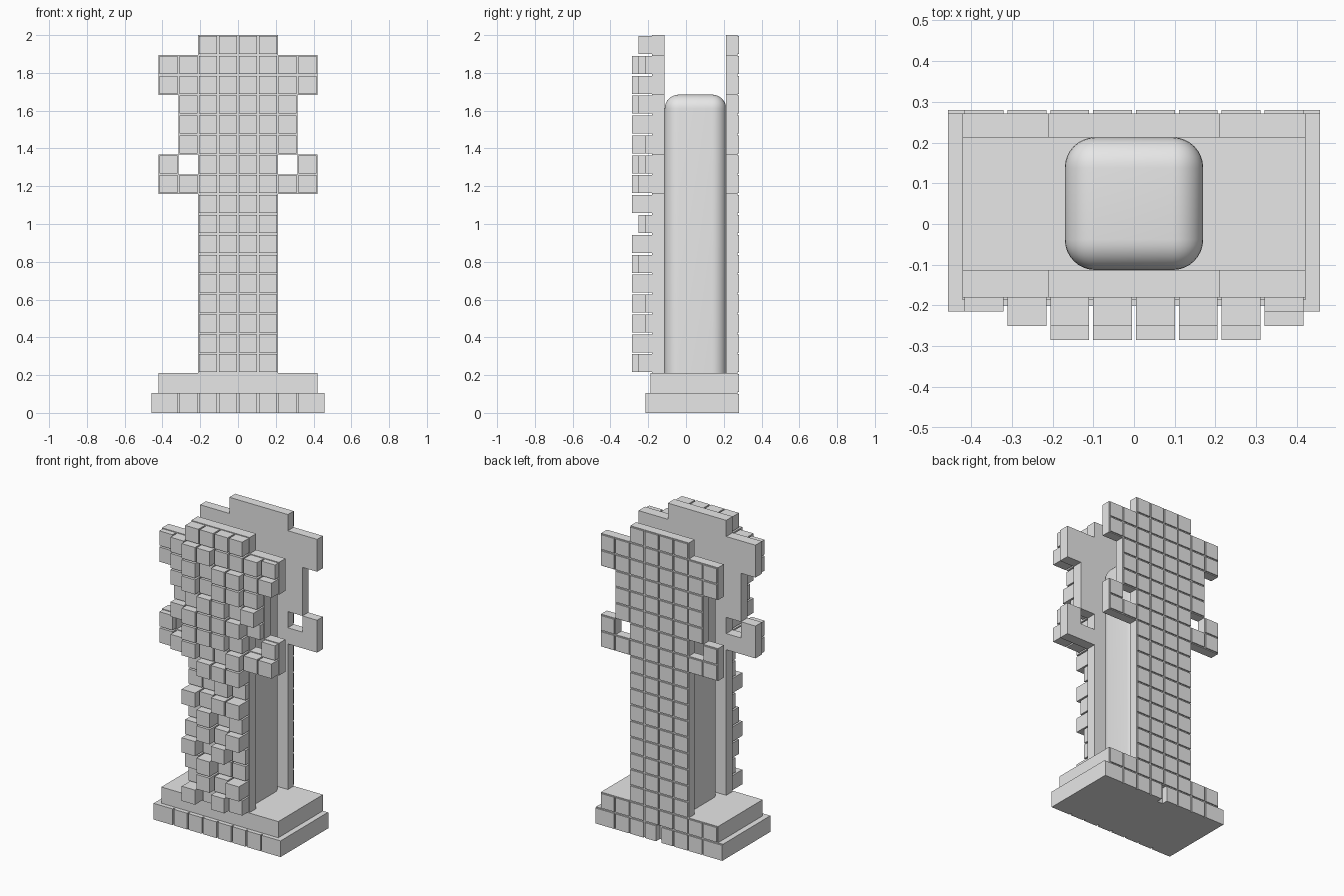
import bpy
import bmesh
import random
from mathutils import Matrix, Vector

random.seed(4)
old = bpy.data.objects.get("Cube")
if old:
    bpy.data.objects.remove(old, do_unlink=True)

U = 2 / 19          # size of one grid cell
TILE = U - 0.01     # tile size, leaving a groove between neighbours
STEP = U / 3        # one relief step

grey = bpy.data.materials.new("plain_grey")
grey.use_nodes = True
grey.diffuse_color = (0.8, 0.8, 0.8, 1)
grey.node_tree.nodes["Principled BSDF"].inputs["Base Color"].default_value = (0.8, 0.8, 0.8, 1)


def add_box(bm, x0, x1, y0, y1, z0, z1):
    size = Vector((x1 - x0, y1 - y0, z1 - z0))
    mid = Vector((x0 + x1, y0 + y1, z0 + z1)) / 2
    bmesh.ops.create_cube(bm, size=1, matrix=Matrix.Translation(mid) @ Matrix.Diagonal(size).to_4x4())


def finish(bm, name):
    bmesh.ops.recalc_face_normals(bm, faces=bm.faces)
    mesh = bpy.data.meshes.new(name)
    bm.to_mesh(mesh)
    bm.free()
    mesh.materials.append(grey)
    obj = bpy.data.objects.new(name, mesh)
    bpy.context.collection.objects.link(obj)
    return obj


def filled(col, row):
    """Pixel silhouette: col is the distance from the middle (1 to 4)."""
    if row in (11, 16, 17):
        return True
    if row == 12:
        return col != 3
    if row in (13, 14, 15):
        return col <= 3
    return col <= 2


# signed columns -4..-1, 1..4 and rows 2..18
cells = [(c, r) for r in range(2, 19) for c in (-4, -3, -2, -1, 1, 2, 3, 4) if filled(abs(c), r)]


def left_edge(col):
    return (col if col < 0 else col - 1) * U


def silhouette_plate(name, y0, y1):
    bm = bmesh.new()
    for c, r in cells:
        x, z = left_edge(c), r * U
        bm.faces.new([bm.verts.new(p) for p in
                      ((x, y0, z), (x + U, y0, z), (x + U, y0, z + U), (x, y0, z + U))])
    bmesh.ops.remove_doubles(bm, verts=bm.verts, dist=0.001)
    out = bmesh.ops.extrude_face_region(bm, geom=bm.faces[:], use_keep_orig=True)
    moved = [v for v in out["geom"] if isinstance(v, bmesh.types.BMVert)]
    bmesh.ops.translate(bm, verts=moved, vec=(0, y1 - y0, 0))
    return finish(bm, name)


def relief(col, row):
    """Number of relief steps a front tile stands out."""
    if row == 18:
        return 2
    if abs(col) == 4:
        return 2 if col > 0 and row in (11, 16) else 1
    if abs(col) == 3:
        return 3 if col > 0 and row == 14 else random.choice((1, 2, 2))
    if row > 10:
        return random.choice((2, 3, 3))
    if col == 2:
        return 3 if row in (3, 6, 8, 10) else random.choice((1, 2))
    return 3 if (col + row) % 3 == 0 else random.choice((1, 2, 3))


# Front and back silhouettes
FRONT, BACK = -0.18, 0.272
silhouette_plate("front_plate", FRONT, -0.113)
silhouette_plate("back_plate", 0.212, BACK)

# Relief tiles on the front
bm = bmesh.new()
for c, r in cells:
    x, z = left_edge(c) + 0.005, r * U + 0.005
    add_box(bm, x, x + TILE, FRONT - relief(c, r) * STEP, FRONT, z, z + TILE)
finish(bm, "front_tiles")

# Thin flat tiles on the back
bm = bmesh.new()
for c, r in cells:
    x, z = left_edge(c) + 0.005, r * U + 0.005
    add_box(bm, x, x + TILE, BACK, 0.28, z, z + TILE)
finish(bm, "back_tiles")

# Rounded central core
bm = bmesh.new()
add_box(bm, -0.17, 0.17, -0.113, 0.213, 0.1, 1.685)
edges = [e for e in bm.edges if max(v.co.z for v in e.verts) > 1]
bmesh.ops.bevel(bm, geom=edges, offset=0.075, segments=8, profile=0.5, affect="EDGES")
core = finish(bm, "core")
bpy.ops.object.select_all(action="DESELECT")
core.select_set(True)
bpy.context.view_layer.objects.active = core
bpy.ops.object.shade_smooth_by_angle()

# Lower base with a cable slot at the back
SLOT = 0.02
bm = bmesh.new()
add_box(bm, -0.457, 0.457, -0.2, 0.24, 0, U)
for side in (-1, 1):
    xs = sorted((side * SLOT, side * 0.457))
    add_box(bm, *xs, 0.24, BACK, 0, U)
finish(bm, "lower_base")

# Upper base step
bm = bmesh.new()
add_box(bm, -4 * U, 4 * U, -0.187, BACK, U, 2 * U)
finish(bm, "upper_base")

# Blocks along the front and back of the base; the end blocks run to the corners
front = bmesh.new()
back = bmesh.new()
for c in (-4, -3, -2, -1, 1, 2, 3, 4):
    x0, x1 = left_edge(c) + 0.005, left_edge(c) + U - 0.005
    wide0 = -0.457 if c == -4 else x0
    wide1 = 0.457 if c == 4 else x1
    add_box(front, wide0, wide1, -0.215, -0.2, 0, U)
    add_box(back, x0, x1, BACK, 0.28, U + 0.005, 2 * U - 0.005)
    slot0 = SLOT if c == 1 else wide0
    slot1 = -SLOT if c == -1 else wide1
    add_box(back, slot0, slot1, BACK, 0.28, 0, U - 0.005)
finish(front, "base_front_blocks")
finish(back, "base_back_tiles")
